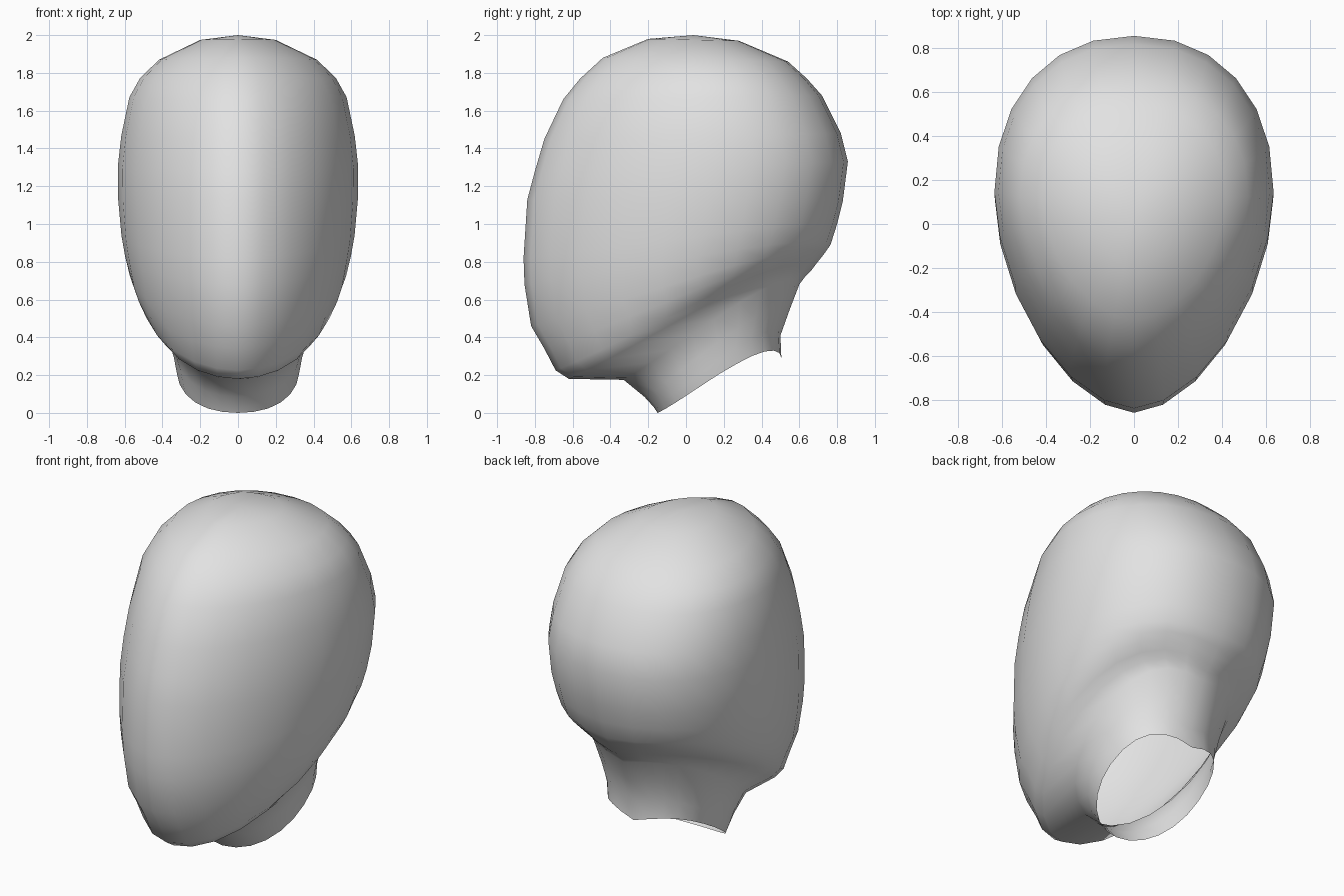
import bpy
import bmesh
from math import cos, sin, pi
from mathutils import Vector

cube = bpy.data.objects.get("Cube")
if cube:
    bpy.data.objects.remove(cube, do_unlink=True)

SEGMENTS = 24

# Plain grey surface
grey = bpy.data.materials.new("plain grey")
grey.use_nodes = True
colour = (0.76, 0.76, 0.76, 1)
grey.diffuse_color = colour
grey.node_tree.nodes["Principled BSDF"].inputs["Base Color"].default_value = colour

# Rings from crown to neck: front y, front z, back y, back z, half width, side lift
RINGS = [
    (-.20, 1.98, .28, 1.97, .20, 0),
    (-.44, 1.88, .54, 1.86, .42, 0),
    (-.56, 1.77, .64, 1.77, .52, 0),
    (-.65, 1.66, .72, 1.68, .575, 0),
    (-.75, 1.45, .82, 1.48, .618, 0),
    (-.80, 1.28, .857, 1.33, .636, 0),
    (-.84, 1.13, .83, 1.12, .634, 0),
    (-.86, .82, .80, 1.00, .617, .02),
    (-.855, .68, .765, .89, .598, .04),
    (-.82, .46, .73, .84, .572, .06),
    (-.75, .34, .69, .79, .545, .08),
    (-.69, .225, .66, .75, .502, .09),
    (-.62, .18, .63, .72, .45, .09),
    (-.33, .175, .60, .68, .392, .08),
    (-.22, .085, .55, .55, .352, .07),
    (-.17, .03, .50, .41, .335, .07),
    (-.15, 0, .505, .29, .32, .08),
]


def ring_points(fy, fz, by, bz, width, lift, neck):
    """Egg-shaped section, pointed at the face and rounder at the back."""
    front, back = Vector((0, fy, fz)), Vector((0, by, bz))
    middle = front.lerp(back, .57 - .07 * neck)
    for i in range(SEGMENTS):
        a = 2 * pi * i / SEGMENTS
        power = 2 / (1.75 + .25 * neck if cos(a) > 0 else 2.2)
        along, side = abs(cos(a)) ** power, abs(sin(a)) ** power
        point = middle.lerp(front if cos(a) > 0 else back, along)
        point.x = width * side * (1 if sin(a) > 0 else -1)
        # Arch the ring upwards behind the jaw
        point.z += lift * abs(sin(a)) * (1 - cos(a)) * .77
        yield point


# Head and open neck as one lofted shell
bm = bmesh.new()
loops = []
for k, ring in enumerate(RINGS):
    neck = min(1, max(0, (k - 10) / 4))
    loops.append([bm.verts.new(p) for p in ring_points(*ring, neck)])

crown = bm.verts.new((0, .04, 2))
for i in range(SEGMENTS):
    j = (i + 1) % SEGMENTS
    bm.faces.new((crown, loops[0][i], loops[0][j]))
    for upper, lower in zip(loops, loops[1:]):
        bm.faces.new((upper[i], lower[i], lower[j], upper[j]))
bmesh.ops.recalc_face_normals(bm, faces=bm.faces)

mesh = bpy.data.meshes.new("head")
bm.to_mesh(mesh)
bm.free()
mesh.materials.append(grey)
mesh.shade_smooth()
head = bpy.data.objects.new("head", mesh)
bpy.context.collection.objects.link(head)
